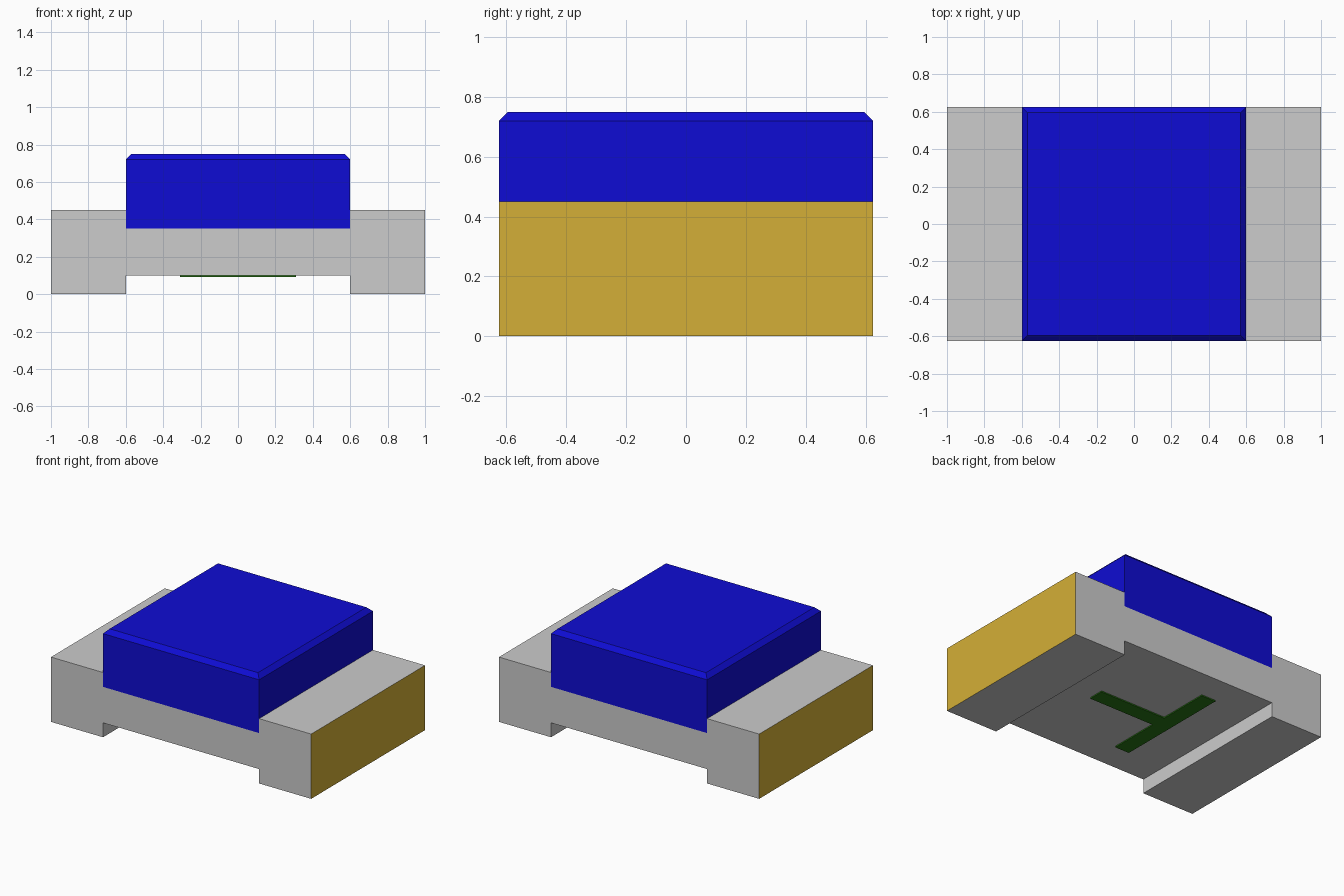
import bpy, bmesh

cube = bpy.data.objects.get("Cube")
if cube:
    bpy.data.objects.remove(cube, do_unlink=True)


def material(name, rgb):
    """Flat material from 0-255 display values, stored as linear."""
    lin = [((c / 255 + 0.055) / 1.055) ** 2.4 if c > 10 else c / 255 / 12.92 for c in rgb]
    m = bpy.data.materials.new(name)
    m.use_nodes = True
    bsdf = next(n for n in m.node_tree.nodes if n.type == 'BSDF_PRINCIPLED')
    bsdf.inputs["Base Color"].default_value = (*lin, 1)
    m.diffuse_color = (*lin, 1)
    return m


GREY = material("light_grey", (204, 204, 204))
GOLD = material("gold", (212, 175, 55))
BLUE = material("blue", (15, 12, 211))
GREEN = material("dark_green", (40, 118, 20))


def extrude(name, outline, to_3d, vector, mats, edit=None):
    """Solid made by sweeping a flat outline along a vector."""
    bm = bmesh.new()
    face = bm.faces.new([bm.verts.new(to_3d(a, b)) for a, b in outline])
    swept = bmesh.ops.extrude_face_region(bm, geom=[face], use_keep_orig=True)
    bmesh.ops.translate(bm, vec=vector,
                        verts=[g for g in swept["geom"] if isinstance(g, bmesh.types.BMVert)])
    bmesh.ops.recalc_face_normals(bm, faces=bm.faces)
    if edit:
        edit(bm)
    bm.normal_update()
    mesh = bpy.data.meshes.new(name)
    bm.to_mesh(mesh)
    bm.free()
    for m in mats:
        mesh.materials.append(m)
    obj = bpy.data.objects.new(name, mesh)
    bpy.context.collection.objects.link(obj)
    return obj


L, W, D = 1.0, 0.6, 0.625       # half length, half lens width, half depth
SEAT, SHOULDER, UNDER, TOP = 0.35, 0.45, 0.10, 0.75


# Base: side profile with a seat for the lens and a shallow channel below
def gild_ends(bm):
    bm.normal_update()
    for f in bm.faces:
        if abs(f.normal.x) > 0.9 and abs(f.calc_center_median().x) > L - 0.01:
            f.material_index = 1


half = [(W, UNDER), (W, 0), (L, 0), (L, SHOULDER), (W, SHOULDER), (W, SEAT)]
profile = half + [(-x, z) for x, z in reversed(half)]
extrude("base", profile, lambda x, z: (x, -D, z), (0, 2 * D, 0), [GREY, GOLD], gild_ends)


# Lens: block with a chamfered top rim
def chamfer_rim(bm):
    rim = [e for e in bm.edges if all(v.co.z > TOP - 0.001 for v in e.verts)]
    bmesh.ops.bevel(bm, geom=rim, offset=0.03, segments=1, affect='EDGES')


extrude("lens", [(-W, -D), (W, -D), (W, D), (-W, D)],
        lambda x, y: (x, y, SEAT), (0, 0, TOP - SEAT), [BLUE], chamfer_rim)

# Polarity mark: thin T-shaped plate on the underside
mark = [(0.31, -0.055), (0.31, 0.055), (-0.20, 0.055), (-0.20, 0.42),
        (-0.31, 0.42), (-0.31, -0.42), (-0.20, -0.42), (-0.20, -0.055)]
extrude("polarity_mark", mark, lambda x, y: (x, y, UNDER), (0, 0, -0.008), [GREEN])
